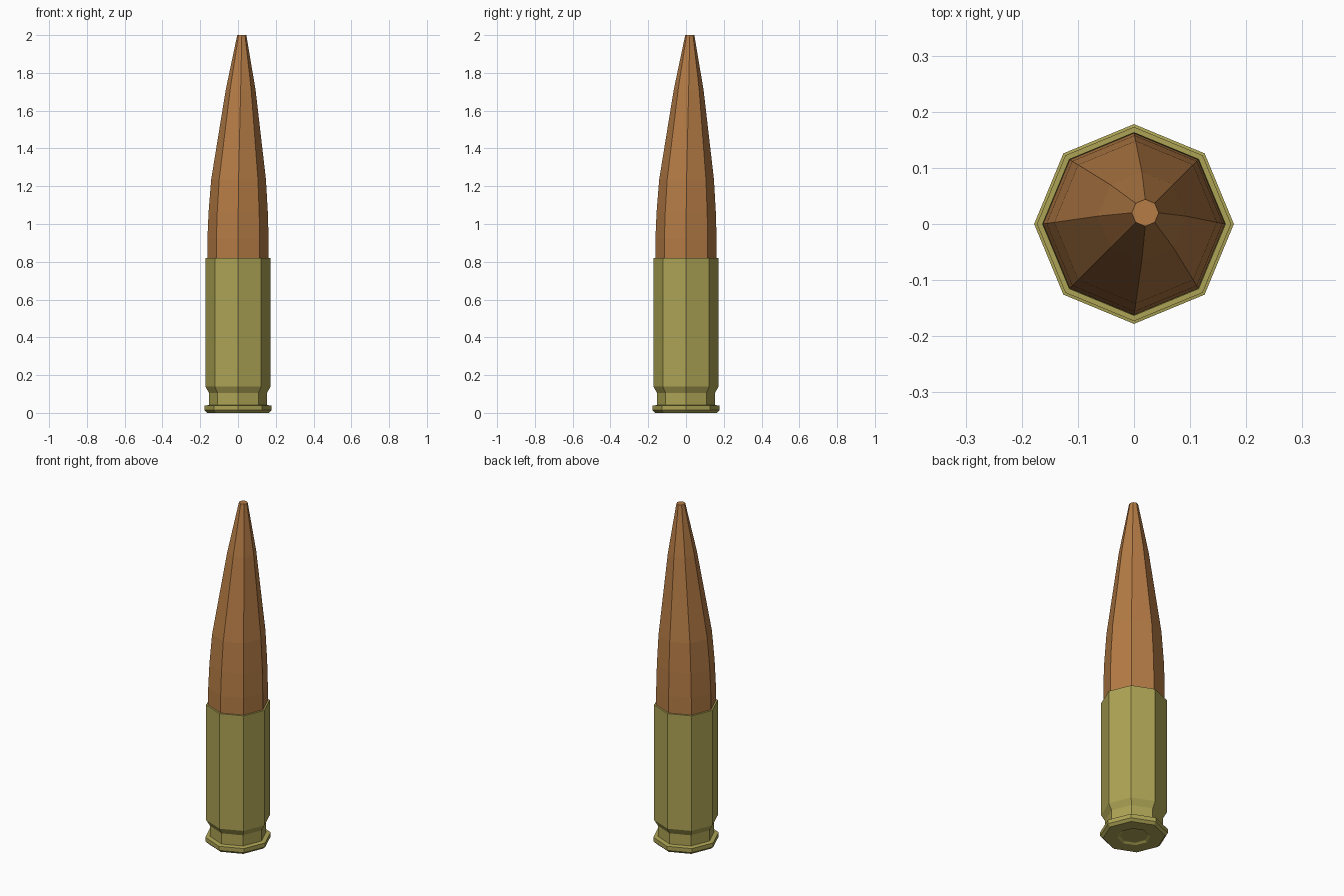
import bpy, bmesh, math

if "Cube" in bpy.data.objects:
    bpy.data.objects.remove(bpy.data.objects["Cube"])

SIDES = 8


def material(name, color):
    m = bpy.data.materials.new(name)
    m.diffuse_color = (*color, 1)
    m.use_nodes = True
    m.node_tree.nodes["Principled BSDF"].inputs["Base Color"].default_value = m.diffuse_color
    return m


def lathe(name, rings, mat, cap_bottom=False, cap_top=False):
    """Stack octagonal rings given as (radius, z, x/y centre offset)."""
    bm = bmesh.new()
    loops = []
    for r, z, off in rings:
        angles = [2 * math.pi * i / SIDES for i in range(SIDES)]
        loops.append([bm.verts.new((off + r * math.cos(a), off + r * math.sin(a), z)) for a in angles])
    for lo, hi in zip(loops, loops[1:]):
        for i in range(SIDES):
            j = (i + 1) % SIDES
            bm.faces.new((lo[i], lo[j], hi[j], hi[i]))
    if cap_bottom:
        bm.faces.new(loops[0][::-1])
    if cap_top:
        bm.faces.new(loops[-1])
    me = bpy.data.meshes.new(name)
    bm.to_mesh(me)
    bm.free()
    me.materials.append(mat)
    ob = bpy.data.objects.new(name, me)
    bpy.context.collection.objects.link(ob)
    return ob


brass = material("brass", (0.42, 0.37, 0.09))
copper = material("copper", (0.46, 0.20, 0.06))

# Case: recessed primer, rim, extractor groove, body and mouth
case = [(0.075, 0.008), (0.088, 0.0), (0.163, 0.0), (0.178, 0.014), (0.178, 0.038),
        (0.153, 0.042), (0.153, 0.105), (0.173, 0.14), (0.173, 0.82), (0.163, 0.82),
        (0.161, 0.80)]
lathe("case", [(r, z, 0) for r, z in case], brass, cap_bottom=True)

# Projectile: tapering, with its tip slightly off centre
lathe("projectile", [(0.162, 0.80, 0), (0.162, 0.92, 0), (0.157, 1.06, 0.001),
                     (0.145, 1.235, 0.003), (0.079, 1.71, 0.014), (0.024, 2.0, 0.02)],
      copper, cap_top=True)
